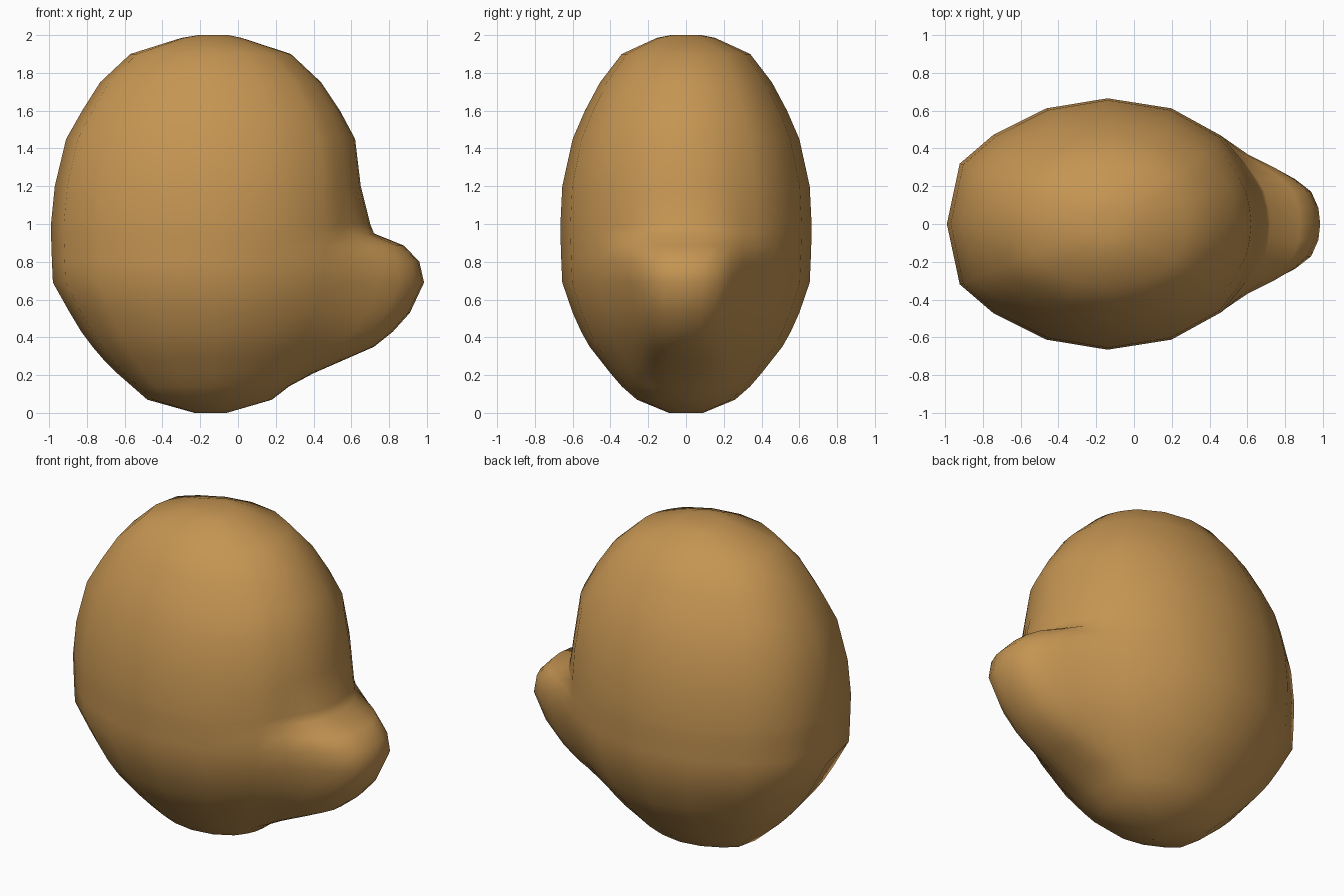
import bpy, math

# unit half outline of a body cross-section, snout side (+x) to rear (-x)
half = [(1, 0), (.99, .13), (.97, .26), (.935, .36), (.90, .45), (.84, .56), (.75, .70),
        (.42, .92), (0, 1), (-.38, .92), (-.71, .71), (-.92, .48), (-1, 0)]
outline = half + [(x, -y) for x, y in reversed(half[1:-1])]

# rings: z, rear x, body front x, half depth, snout tip x, snout half width
rings = [
    (0.00, -.23, -.06, .09, -.06, .3),
    (0.07, -.48, .18, .26, .18, .3),
    (0.14, -.56, .27, .34, .27, .3),
    (0.21, -.64, .34, .40, .40, .25),
    (0.28, -.71, .40, .455, .56, .25),
    (0.35, -.77, .46, .51, .72, .25),
    (0.43, -.83, .52, .555, .82, .28),
    (0.53, -.89, .58, .60, .91, .30),
    (0.69, -.98, .635, .655, .985, .33),
    (0.80, -.985, .65, .66, .96, .34),
    (0.885, -.988, .66, .663, .88, .33),
    (0.95, -.99, .665, .665, .72, .30),
    (1.00, -.99, .665, .665, .70, .30),
    (1.20, -.97, .65, .655, .65, .3),
    (1.45, -.91, .62, .60, .62, .3),
    (1.60, -.825, .54, .535, .54, .3),
    (1.75, -.73, .44, .455, .44, .3),
    (1.90, -.57, .28, .34, .28, .3),
    (1.985, -.30, .02, .155, .02, .3),
    (2.00, -.21, -.05, .08, -.05, .3),
]
CX = -.14

# loft the rings, pushing the front out into the snout
verts, faces = [], []
n = len(outline)
for z, rear, front, depth, tip, width in rings:
    for u, v in outline:
        y = v * depth
        x = CX + u * ((front - CX) if u > 0 else (CX - rear))
        if u > 0:
            x += (tip - front) * math.exp(-(abs(y) / width) ** 4)
        verts.append((x, y, z))
for r in range(len(rings) - 1):
    for i in range(n):
        j = (i + 1) % n
        faces.append((r * n + i, r * n + j, (r + 1) * n + j, (r + 1) * n + i))
faces.append(tuple(reversed(range(n))))
faces.append(tuple(range((len(rings) - 1) * n, len(rings) * n)))

mesh = bpy.data.meshes.new("head_with_snout")
mesh.from_pydata(verts, [], faces)
mesh.update()
mesh.polygons.foreach_set("use_smooth", [True] * len(mesh.polygons))
head = bpy.data.objects.new("head_with_snout", mesh)
bpy.context.collection.objects.link(head)

# tan colour
tan = bpy.data.materials.new("tan")
tan.diffuse_color = (.56, .30, .085, 1)
mesh.materials.append(tan)
